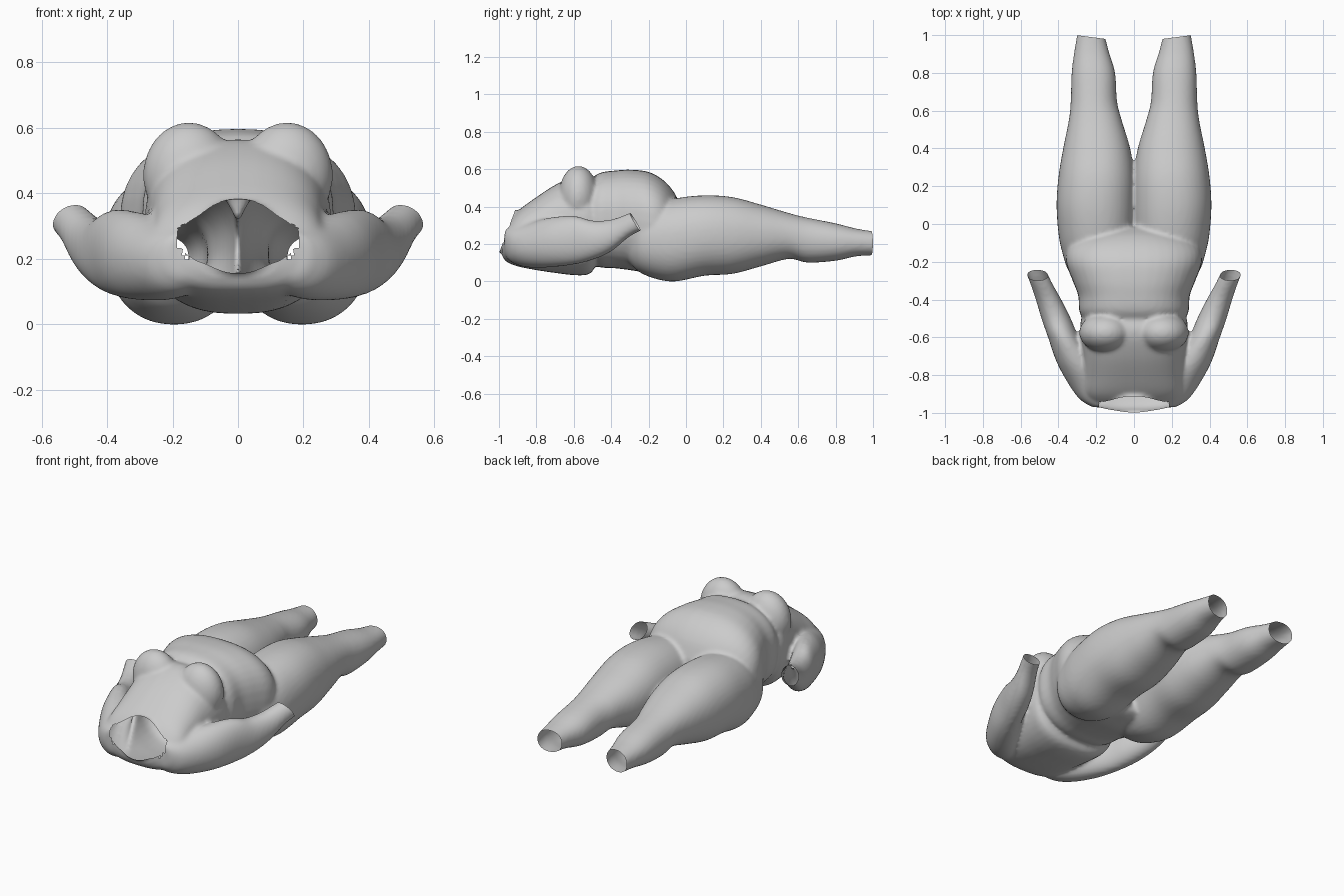
import bpy, bmesh, math
from mathutils import Vector

if "Cube" in bpy.data.objects:
    bpy.data.objects.remove(bpy.data.objects["Cube"])

SIDES = 40

def spline(p, steps=5):
    """Catmull-Rom interpolation through section tuples."""
    out = []
    for i in range(len(p) - 1):
        a, b, c, d = p[max(i - 1, 0)], p[i], p[i + 1], p[min(i + 2, len(p) - 1)]
        for s in range(steps):
            t = s / steps
            out.append([0.5 * (2 * q + (r - o) * t + (2 * o - 5 * q + 4 * r - u) * t * t
                               + (3 * q - o - 3 * r + u) * t ** 3)
                        for o, q, r, u in zip(a, b, c, d)])
    return out + [list(p[-1])]

def loft(bm, sections, power=2.2, flip=1):
    """Closed skin through sections (y, x0, x1, z0, z1)."""
    rings = []
    for y, x0, x1, z0, z1 in spline(sections):
        ring = []
        for k in range(SIDES):
            a = 2 * math.pi * k / SIDES
            c, s = math.cos(a), math.sin(a)
            px = math.copysign(abs(c) ** (2 / power), c)
            pz = math.copysign(abs(s) ** (2 / power), s)
            ring.append(bm.verts.new((flip * ((x0 + x1) / 2 + px * (x1 - x0) / 2), y,
                                      (z0 + z1) / 2 + pz * (z1 - z0) / 2)))
        rings.append(ring)
    faces = [bm.faces.new(rings[0]), bm.faces.new(rings[-1][::-1])]
    for r, q in zip(rings, rings[1:]):
        for k in range(SIDES):
            n = (k + 1) % SIDES
            faces.append(bm.faces.new((r[k], q[k], q[n], r[n])))
    bmesh.ops.recalc_face_normals(bm, faces=faces)

def ellipsoid(bm, centre, radii):
    new = bmesh.ops.create_uvsphere(bm, u_segments=32, v_segments=20, radius=1)["verts"]
    for v in new:
        v.co = Vector(centre) + Vector([a * b for a, b in zip(v.co, radii)])

def both(rows):
    return [(y, -r, r, z0, z1) for y, r, z0, z1 in rows]

chest = both([(-.985, .12, .14, .24), (-.96, .21, .105, .30), (-.90, .26, .08, .375),
              (-.80, .265, .06, .45), (-.70, .27, .045, .515), (-.60, .28, .033, .56),
              (-.53, .285, .035, .56), (-.495, .27, .06, .53), (-.48, .22, .12, .48)])
belly = both([(-.52, .26, .10, .54), (-.46, .29, .075, .58), (-.38, .295, .07, .592),
              (-.30, .325, .06, .597), (-.20, .36, .045, .585), (-.12, .345, .045, .54),
              (-.06, .27, .05, .47), (-.02, .14, .07, .38)])
arm = [(-.97, .08, .22, .14, .28), (-.93, .08, .285, .10, .29), (-.85, .10, .345, .075, .31),
       (-.73, .20, .41, .075, .34), (-.60, .29, .455, .09, .35), (-.50, .335, .49, .115, .325),
       (-.40, .385, .52, .16, .33), (-.30, .44, .555, .24, .365), (-.18, .495, .605, .30, .41)]
leg = [(-.32, .10, .27, .12, .30), (-.25, .03, .345, .05, .38), (-.15, 0, .38, .01, .42),
       (-.05, -.005, .40, 0, .445), (.10, -.005, .41, .03, .46), (.25, -.003, .40, .04, .45),
       (.40, .02, .375, .08, .41), (.55, .065, .345, .12, .365), (.65, .09, .335, .10, .34),
       (.80, .10, .33, .11, .31), (.92, .135, .315, .135, .28), (1.06, .17, .29, .14, .26)]

bm = bmesh.new()
loft(bm, chest, 2.5)
loft(bm, belly, 2.4)
for side in (1, -1):
    loft(bm, arm, 2.1, side)
    loft(bm, leg, 2.2, side)
    ellipsoid(bm, (side * .15, -.575, .455), (.14, .105, .162))

# Short neck stub, trimmed open below
neck_n = Vector((0, -.24, .09)).normalized()
neck_c = Vector((0, -.955, .27))
stub = bmesh.ops.create_cone(bm, cap_ends=True, segments=40, radius1=.125, radius2=.12, depth=.2)["verts"]
turn = neck_n.to_track_quat('Z', 'Y')
for v in stub:
    v.co = neck_c + turn @ v.co - neck_n * .04

mesh = bpy.data.meshes.new("body")
bm.to_mesh(mesh)
bm.free()
body = bpy.data.objects.new("body", mesh)
bpy.context.collection.objects.link(body)

# Fuse the parts into one soft skin
remesh = body.modifiers.new("fuse", 'REMESH')
remesh.mode = 'VOXEL'
remesh.voxel_size = .012
soften = body.modifiers.new("soften", 'SMOOTH')
soften.factor = .5
soften.iterations = 5
fused = bpy.data.meshes.new_from_object(body.evaluated_get(bpy.context.evaluated_depsgraph_get()))
body.modifiers.clear()
body.data = fused

# Cut the neck, wrists and ankles open
bm = bmesh.new()
bm.from_mesh(fused)
cuts = [(neck_c, neck_n, .17)]
for s in (1, -1):
    cuts.append((Vector((s * .515, -.278, .328)), Vector((s * .1, .85, .53)), .17))
    cuts.append((Vector((s * .23, .99, .2)), Vector((s * -.13, 1, 0)), .2))
for centre, normal, reach in cuts:
    faces = [f for f in bm.faces if (f.calc_center_median() - centre).length < reach]
    geom = list({e for f in faces for e in f.edges}) + list({v for f in faces for v in f.verts}) + faces
    bmesh.ops.bisect_plane(bm, geom=geom, plane_co=centre, plane_no=normal.normalized(), clear_outer=True)
bm.to_mesh(fused)
bm.free()

grey = bpy.data.materials.new("plain grey")
grey.diffuse_color = (.6, .6, .6, 1)
grey.use_nodes = True
grey.node_tree.nodes["Principled BSDF"].inputs["Base Color"].default_value = grey.diffuse_color
fused.materials.clear()
fused.materials.append(grey)
for p in fused.polygons:
    p.use_smooth = True
    p.material_index = 0
